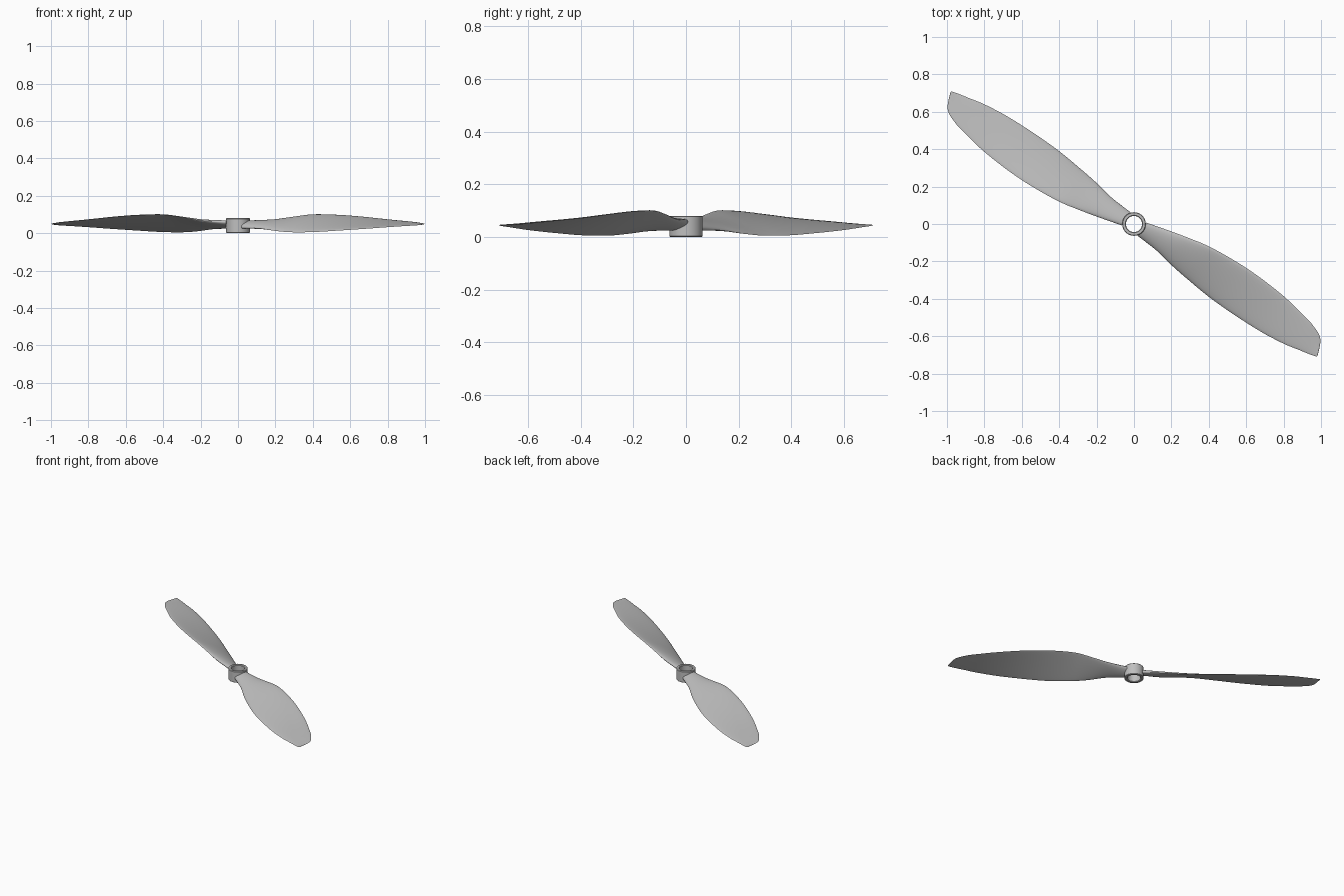
import bpy, bmesh, math
from mathutils import Vector, Matrix

cube = bpy.data.objects.get("Cube")
if cube:
    bpy.data.objects.remove(cube, do_unlink=True)

grey = bpy.data.materials.new("light_grey_plastic")
grey.use_nodes = True
tone = (0.52, 0.52, 0.52, 1)
grey.diffuse_color = tone
grey.node_tree.nodes["Principled BSDF"].inputs["Base Color"].default_value = tone


def add_object(name, bm, angle):
    bmesh.ops.recalc_face_normals(bm, faces=bm.faces)
    mesh = bpy.data.meshes.new(name)
    bm.to_mesh(mesh)
    bm.free()
    mesh.materials.append(grey)
    obj = bpy.data.objects.new(name, mesh)
    bpy.context.collection.objects.link(obj)
    bpy.ops.object.select_all(action="DESELECT")
    obj.select_set(True)
    bpy.context.view_layer.objects.active = obj
    bpy.ops.object.shade_smooth_by_angle(angle=math.radians(angle))
    return obj


def skin(bm, rings, closed):
    """Join neighbouring vertex rings with quads."""
    count = len(rings)
    for i in range(count if closed else count - 1):
        a, b = rings[i], rings[(i + 1) % count]
        for j in range(len(a)):
            k = (j + 1) % len(a)
            bm.faces.new((a[j], a[k], b[k], b[j]))


def smooth_stations(rows, steps):
    """Pass a Catmull-Rom spline through the station rows."""
    result = []
    last = len(rows) - 1
    for i in range(last):
        p, a, b, n = (rows[min(max(i + d, 0), last)] for d in (-1, 0, 1, 2))
        for s in range(steps):
            t = s / steps
            result.append([
                y + t / 2 * (z - x + t * (2 * x - 5 * y + 4 * z - w
                                          + t * (3 * (y - z) + w - x)))
                for x, y, z, w in zip(p, a, b, n)])
    result.append(rows[-1])
    return result


# Blade stations: distance, high edge (offset, z), low edge (offset, z), thickness
stations = [
    (.05, .042, .060, -.042, .030, .034),
    (.18, .075, .067, -.052, .024, .028),
    (.29, .100, .085, -.073, .012, .020),
    (.40, .121, .099, -.088, .005, .016),
    (.55, .133, .097, -.104, .006, .014),
    (.70, .134, .088, -.109, .013, .012),
    (.88, .120, .073, -.106, .023, .010),
    (1.02, .095, .063, -.092, .032, .008),
    (1.10, .075, .057, -.076, .037, .007),
    (1.17, .038, .050, -.062, .041, .005),
    (1.207, -.045, .045, -.052, .044, .002),
]


def make_blade(name, heading):
    bm = bmesh.new()
    turn = Matrix.Rotation(heading, 3, "Z")
    half = 12
    rings = []
    for u, v_high, z_high, v_low, z_low, thick in smooth_stations(stations, 5):
        high, low = Vector((u, v_high, z_high)), Vector((u, v_low, z_low))
        normal = Vector((1, 0, 0)).cross(high - low).normalized()
        # Round root blending to a section curved mostly on its top
        bias = 0.35 * min(1, u / 0.4)
        ring = []
        for j in range(2 * half):
            a = math.pi * j / half
            share = 0.5 + bias if j < half else 0.5 - bias
            point = low.lerp(high, (1 - math.cos(a)) / 2)
            point += normal * thick * share * math.sin(a)
            ring.append(bm.verts.new(turn @ point))
        rings.append(ring)
    skin(bm, rings, False)
    bm.faces.new(rings[0])
    bm.faces.new(rings[-1])
    return add_object(name, bm, 50)


# Two identical twisted blades, half a turn apart
angle = math.radians(-33.5)
make_blade("left_blade", angle)
make_blade("right_blade", angle + math.pi)

# Hub ring with a through bore and softened rims
profile = [(.043, .004), (.047, 0), (.060, 0), (.063, .003),
           (.063, .077), (.060, .08), (.047, .08), (.043, .076)]
segments = 48
bm = bmesh.new()
rings = []
for i in range(segments):
    a = math.tau * i / segments
    rings.append([bm.verts.new((r * math.cos(a), r * math.sin(a), z))
                  for r, z in profile])
skin(bm, rings, True)
add_object("hub", bm, 30)
